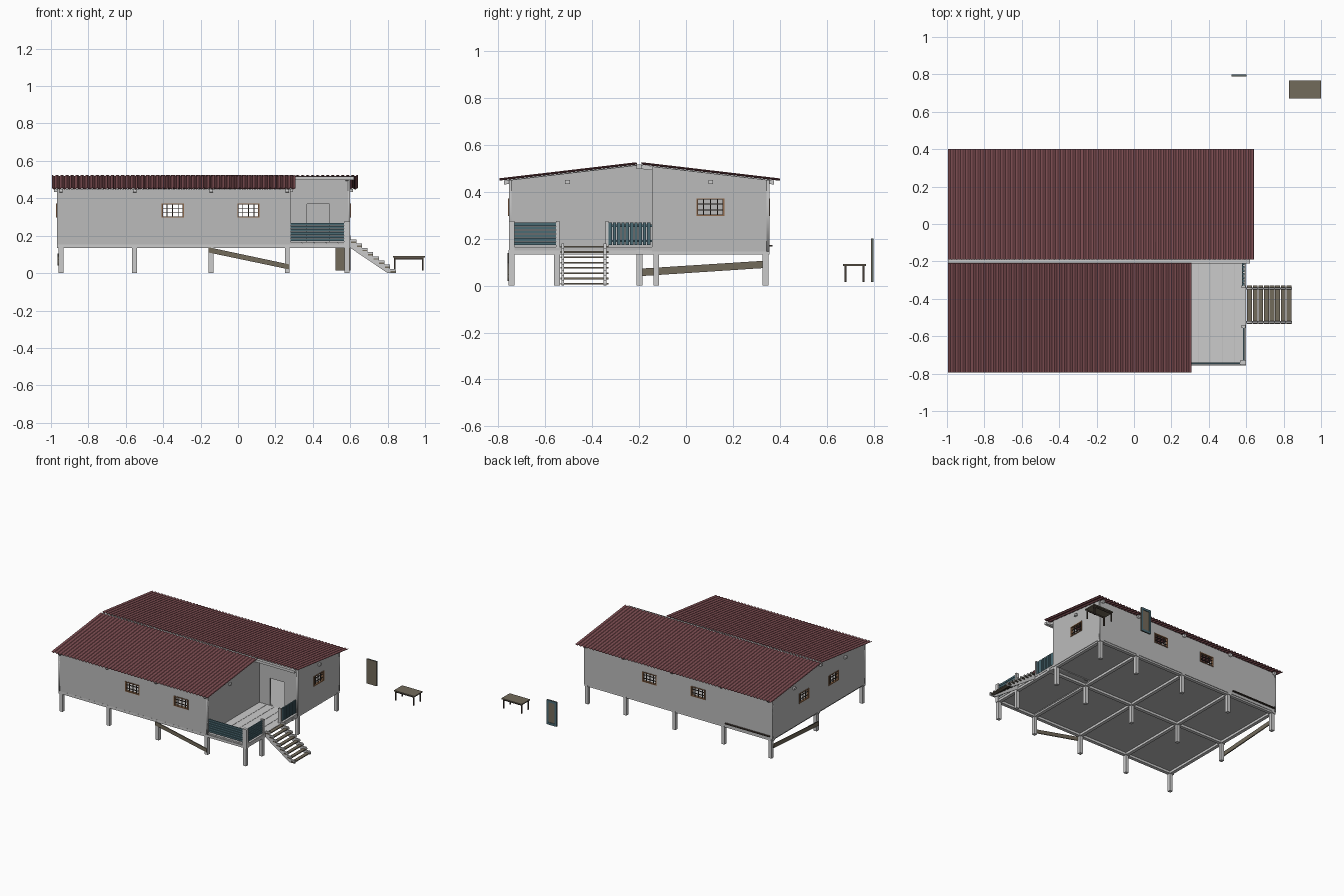
import bpy, bmesh, math
from mathutils import Vector

if "Cube" in bpy.data.objects:
    bpy.data.objects.remove(bpy.data.objects["Cube"])


def material(name, rgb):
    m = bpy.data.materials.new(name)
    m.diffuse_color = (*rgb, 1)
    m.use_nodes = True
    m.node_tree.nodes["Principled BSDF"].inputs["Base Color"].default_value = m.diffuse_color
    return m


WALL = material("grey wall", (0.50, 0.50, 0.50))
BEAM = material("pale concrete", (0.60, 0.60, 0.60))
ROOF = material("dark red roof", (0.22, 0.08, 0.09))
WOOD = material("weathered brown", (0.17, 0.145, 0.105))
DARK = material("dark brown", (0.06, 0.045, 0.035))
TEAL = material("dark teal", (0.07, 0.145, 0.175))
FRAME = material("orange brown", (0.27, 0.14, 0.07))

X0, X1, XP = -0.968, 0.60, 0.28      # left end, right end, porch wall
Y0, Y1, YP = -0.755, 0.355, -0.145   # front, back, porch back wall
RIDGE, SLOPE, FLOOR = -0.20, 0.117, 0.165


def roof_z(y, drop=0.0):
    return 0.522 - SLOPE * abs(y - RIDGE) - drop


def add(name, mesh, mat):
    mesh.materials.append(mat)
    ob = bpy.data.objects.new(name, mesh)
    bpy.context.collection.objects.link(ob)
    return ob


HEX = [(0, 1, 3, 2), (4, 6, 7, 5), (0, 4, 5, 1), (2, 3, 7, 6), (0, 2, 6, 4), (1, 5, 7, 3)]


def boxes(name, items, mat):
    """One object from (x0, x1, y0, y1, z0, z1) boxes."""
    bm = bmesh.new()
    for a, b, c, d, e, f in items:
        vs = [bm.verts.new((x, y, z)) for x in (a, b) for y in (c, d) for z in (e, f)]
        for q in HEX:
            bm.faces.new([vs[i] for i in q])
    bmesh.ops.recalc_face_normals(bm, faces=bm.faces)
    me = bpy.data.meshes.new(name)
    bm.to_mesh(me)
    bm.free()
    return add(name, me, mat)


def slab(name, axis, pos, thick, outline, mat, holes=()):
    """Extruded outline standing at x = pos or y = pos, with rectangular holes."""
    cu = bpy.data.curves.new(name, 'CURVE')
    cu.dimensions, cu.fill_mode, cu.extrude = '2D', 'BOTH', thick / 2
    loops = [outline] + [[(a, c), (b, c), (b, d), (a, d)] for a, b, c, d in holes]
    for pts in loops:
        sp = cu.splines.new('POLY')
        sp.points.add(len(pts) - 1)
        for p, (u, v) in zip(sp.points, pts):
            p.co = (u, v, 0, 1)
        sp.use_cyclic_u = True
    tmp = bpy.data.objects.new(name + "_curve", cu)
    me = bpy.data.meshes.new_from_object(tmp)
    bpy.data.objects.remove(tmp)
    for vert in me.vertices:
        u, v, w = vert.co
        vert.co = (pos + w, u, v) if axis == 'x' else (u, pos - w, v)
    me.materials.clear()
    return add(name, me, mat)


def window(name, axis, pos, c):
    """Framed barred window centred at c along the wall; returns its hole."""
    a, b, lo, hi, t = c - 0.06, c + 0.06, 0.297, 0.372, 0.008

    def bx(u0, u1, z0, z1, d):
        return (pos - d, pos + d, u0, u1, z0, z1) if axis == 'x' else (u0, u1, pos - d, pos + d, z0, z1)
    boxes(name + "_frame", [bx(a, a + t, lo, hi, .01), bx(b - t, b, lo, hi, .01),
                            bx(a, b, lo, lo + .006, .01), bx(a, b, hi - .006, hi, .01)], FRAME)
    bars = [bx(a + 0.12 * i / 4 - .002, a + 0.12 * i / 4 + .002, lo, hi, .003) for i in (1, 2, 3)]
    bars += [bx(a, b, lo + .075 * i / 3 - .002, lo + .075 * i / 3 + .002, .003) for i in (1, 2)]
    boxes(name + "_bars", bars, DARK)
    return (a, b, lo, hi)


# Walls with window and door openings
T, B = 0.012, 0.145
yf, yb, xl, xr, xp = Y0 + T / 2, Y1 - T / 2, X0 + T / 2, X1 - T / 2, XP - T / 2


def rect(a, b, top):
    return [(a, B), (b, B), (b, top), (a, top)]


EAVE = roof_z(Y1, .008)
slab("front_wall", 'y', yf, T, rect(X0, XP, EAVE), WALL,
     [window(f"front_window_{i}", 'y', yf, c) for i, c in enumerate((-0.35, 0.056))])
slab("back_wall", 'y', yb, T, rect(X0, X1, EAVE), WALL,
     [window(f"back_window_{i}", 'y', yb, c) for i, c in enumerate((-0.35, 0.056))])
slab("left_gable_wall", 'x', xl, T,
     [(Y0, B), (Y1, B), (Y1, EAVE), (RIDGE, roof_z(RIDGE, .008)), (Y0, EAVE)], WALL,
     [window(f"left_window_{i}", 'x', xl, c) for i, c in enumerate((-0.375, -0.02))])
slab("right_wall", 'x', xr, T,
     [(YP, B), (Y1, B), (Y1, EAVE), (YP, roof_z(YP, .008))], WALL,
     [window("right_window", 'x', xr, 0.104)])
slab("porch_side_wall", 'x', xp, T,
     [(Y0, B), (YP, B), (YP, roof_z(YP, .008)), (RIDGE, roof_z(RIDGE, .008)), (Y0, EAVE)], WALL)
slab("porch_back_wall", 'y', YP + T / 2, T, rect(XP, X1, roof_z(YP, .008)), WALL,
     [(0.37, 0.49, FLOOR, 0.37)])


# Corrugated roof sheets
def roof_sheet(name, x0, x1, y_eave, y_top):
    pitch, per = 0.027, 6
    n = round((x1 - x0) / pitch) * per
    bm = bmesh.new()
    rows = []
    for i in range(n + 1):
        x = x0 + (x1 - x0) * i / n
        dz = 0.0035 * math.cos(math.tau * i / per)
        rows.append([bm.verts.new((x, y, roof_z(y) + dz)) for y in (y_eave, y_top)])
    for p, q in zip(rows, rows[1:]):
        bm.faces.new((p[0], q[0], q[1], p[1]))
    bmesh.ops.recalc_face_normals(bm, faces=bm.faces)
    me = bpy.data.meshes.new(name)
    bm.to_mesh(me)
    bm.free()
    ob = add(name, me, ROOF)
    sol = ob.modifiers.new("thickness", 'SOLIDIFY')
    sol.thickness, sol.offset = 0.003, 0


roof_sheet("front_roof", -0.995, 0.308, -0.795, -0.21)
roof_sheet("back_roof", -0.995, 0.64, 0.40, -0.19)

# Roof timbers: ridge beam, purlins and sloping rafters
boxes("ridge_beam", [(-0.995, 0.62, -0.211, -0.189, 0.497, 0.516)], BEAM)
boxes("purlins", [(-0.985, 0.615, 0.095, 0.115, 0.433, 0.449),
                  (-0.985, 0.295, -0.515, -0.495, 0.433, 0.449)], BEAM)
COLS = (-0.946, -0.553, -0.144, 0.264, 0.583)
for i, x in enumerate(COLS):
    for side, y in (("back", 0.375), ("front", -0.775)):
        if side == "front" and i == 4:
            continue
        slab(f"{side}_rafter_{i}", 'x', x, 0.018,
             [(RIDGE, roof_z(RIDGE, .024)), (y, roof_z(y, .024)),
              (y, roof_z(y, .006)), (RIDGE, roof_z(RIDGE, .006))], BEAM)

# Floor slab, porch boards, floor beams and posts
boxes("floor", [(X0 + .004, X1 - .002, Y0 + .004, Y1 - .004, 0.15, FLOOR - .004)], WALL)
boxes("porch_boards", [(XP + .064 * i, XP + .064 * i + .062, Y0, YP, FLOOR - .004, FLOOR)
                       for i in range(5)], BEAM)
ROWS = (-0.743, -0.198, 0.338)
H = 0.0125
beams = [(X0, X1, y - H, y + H, 0.133, 0.152) for y in ROWS]
beams += [(x - H, x + H, Y0, Y1, 0.133, 0.152) for x in COLS]
boxes("floor_beams", beams, BEAM)
spots = [(x, y) for x in COLS for y in ROWS if (x, y) != (COLS[4], ROWS[1])]
spots += [(COLS[4], -0.127), (COLS[4], -0.55)]
boxes("posts", [(x - H, x + H, y - H, y + H, 0, 0.15) for x, y in spots], BEAM)

# Sloping braces between posts, and a plank along the back
slab("front_brace", 'y', -0.757, 0.008,
     [(-0.157, 0.11), (0.272, 0.02), (0.272, 0.047), (-0.157, 0.138)], WOOD)
slab("left_brace", 'x', -0.962, 0.008,
     [(-0.2, 0.04), (0.335, 0.075), (0.335, 0.106), (-0.2, 0.072)], WOOD)
boxes("back_plank", [(-0.95, -0.58, Y1, Y1 + 0.014, 0.166, 0.172)], DARK)

# Porch railing: corner and gate posts, horizontal and upright slats
boxes("railing_posts", [(0.568, 0.6, -0.755, -0.73, B, 0.275),
                        (0.575, 0.597, -0.555, -0.54, B, 0.275),
                        (0.575, 0.597, -0.343, -0.33, B, 0.275)], BEAM)
slats = []
for i in range(6):
    z = 0.172 + 0.0165 * i
    slats += [(XP, 0.568, -0.748, -0.74, z, z + .0135), (0.583, 0.591, -0.73, -0.555, z, z + .0135)]
boxes("horizontal_slats", slats, TEAL)
boxes("upright_slats", [(0.583, 0.591, -0.33 + .0183 * i, -0.316 + .0183 * i, 0.172, 0.268)
                        for i in range(10)]
      + [(0.578, 0.583, -0.33, YP, z, z + .01) for z in (0.185, 0.25)], TEAL)

# Stairs: stepped stringers and open treads
N, RUN, RISE = 8, 0.03, 0.0225
saw = [(0.6, 0.135), (0.6, 0.18)]
for i in range(N):
    z = 0.18 - RISE * i
    saw += [(0.603 + RUN * i, z), (0.603 + RUN * (i + 1), z)]
saw += [(0.845, 0.0), (0.80, 0.0)]
for i, y in enumerate((-0.525, -0.345)):
    slab(f"stair_stringer_{i}", 'y', y, 0.012, saw, BEAM)
boxes("stair_treads", [(0.605 + RUN * i, 0.631 + RUN * i, -0.535, -0.33,
                        0.162 - RISE * i, 0.169 - RISE * i) for i in range(N)], WOOD)

# Loose table behind the house
boxes("table_top", [(0.83, 1.0, 0.67, 0.768, 0.083, 0.091)], WOOD)
boxes("table_legs", [(x - .004, x + .004, y - .004, y + .004, 0.015, 0.083)
                     for x in (0.838, 0.988) for y in (0.68, 0.757)]
      + [(0.838, 0.988, y - .002, y + .002, 0.074, 0.083) for y in (0.68, 0.757)], DARK)

# Loose door standing behind the house
boxes("loose_door", [(0.52, 0.602, 0.788, 0.795, 0.015, 0.2)], WOOD)
boxes("loose_door_trim", [(0.52, 0.534, 0.795, 0.799, 0.015, 0.2), (0.588, 0.602, 0.795, 0.799, 0.015, 0.2),
                          (0.534, 0.588, 0.795, 0.799, 0.015, 0.032), (0.534, 0.588, 0.795, 0.799, 0.183, 0.2)], TEAL)
